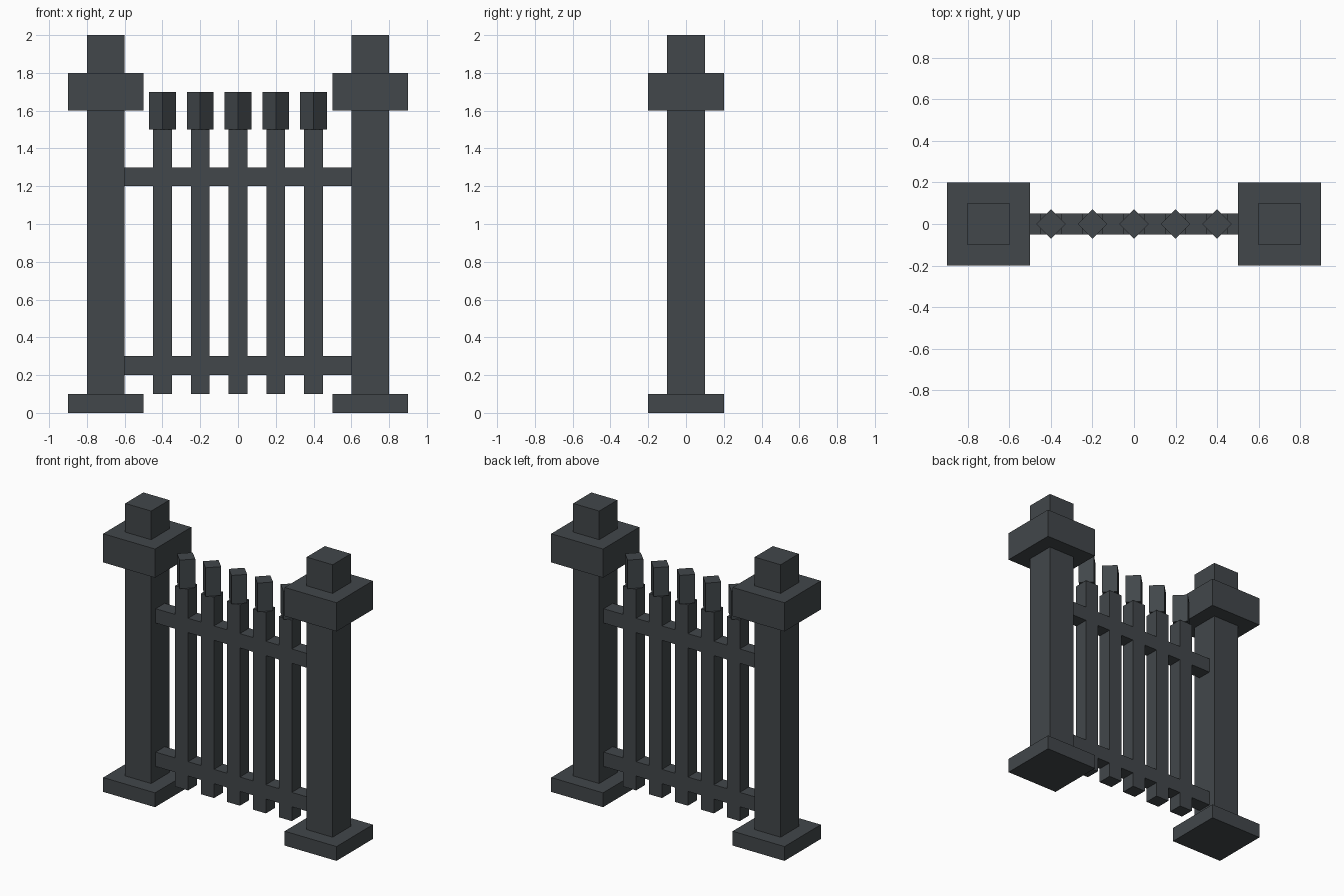
import bpy
import math

# Remove the default object
cube = bpy.data.objects.get("Cube")
if cube:
    bpy.data.objects.remove(cube, do_unlink=True)

# Single dark iron colour
COLOUR = (0.054, 0.063, 0.069, 1.0)
iron = bpy.data.materials.new("dark_iron")
iron.use_nodes = True
iron.diffuse_color = COLOUR
bsdf = next(n for n in iron.node_tree.nodes if n.type == "BSDF_PRINCIPLED")
bsdf.inputs["Base Color"].default_value = COLOUR


def box(name, x, width, depth, bottom, top, turn=0.0):
    """Box centred on y = 0, spanning bottom to top in z."""
    bpy.ops.mesh.primitive_cube_add(size=1, location=(x, 0, (bottom + top) / 2))
    ob = bpy.context.object
    ob.name = name
    ob.scale = (width, depth, top - bottom)
    ob.rotation_euler.z = turn
    ob.data.materials.append(iron)
    return ob


# Gate posts with a foot, a wide cap and a small block on top
for side, x in (("left", 0.7), ("right", -0.7)):
    box(f"{side}_post_foot", x, 0.4, 0.4, 0.0, 0.1)
    box(f"{side}_post", x, 0.2, 0.2, 0.1, 1.6)
    box(f"{side}_post_cap", x, 0.4, 0.4, 1.6, 1.8)
    box(f"{side}_post_top", x, 0.2, 0.2, 1.8, 2.0)

# Horizontal rails between the posts
box("lower_rail", 0, 1.2, 0.1, 0.2, 0.3)
box("upper_rail", 0, 1.2, 0.1, 1.2, 1.3)

# Pickets, each with a finial turned to a diamond
for i in range(5):
    x = (i - 2) * 0.2
    box(f"picket_{i + 1}", x, 0.1, 0.1, 0.1, 1.5)
    box(f"picket_finial_{i + 1}", x, 0.1, 0.1, 1.5, 1.7, math.radians(45))
